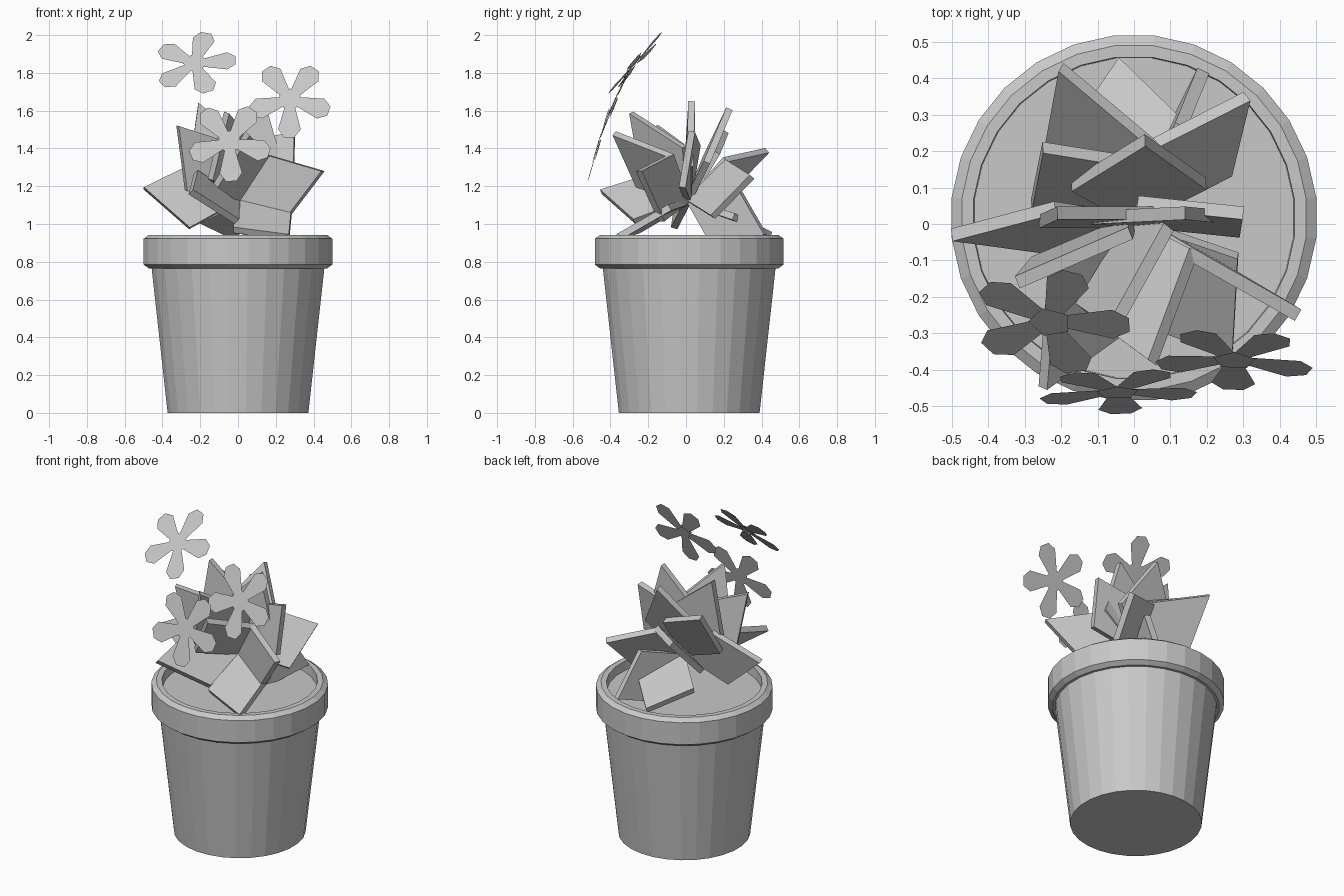
import bpy, bmesh, math
from mathutils import Vector

if "Cube" in bpy.data.objects:
    bpy.data.objects.remove(bpy.data.objects["Cube"])

CY = 0.017          # pot centre in y
SIDES = 28

# The whole model is one plain grey
GREY = bpy.data.materials.new("plain_grey")
GREY.diffuse_color = (0.58, 0.58, 0.58, 1)
GREY.use_nodes = True
GREY.node_tree.nodes["Principled BSDF"].inputs["Base Color"].default_value = GREY.diffuse_color


def finish(name, bm, fix_normals=True):
    if fix_normals:
        bmesh.ops.recalc_face_normals(bm, faces=bm.faces)
    me = bpy.data.meshes.new(name)
    bm.to_mesh(me)
    bm.free()
    me.materials.append(GREY)
    ob = bpy.data.objects.new(name, me)
    bpy.context.collection.objects.link(ob)
    return ob


def ring(bm, r, z):
    step = 2 * math.pi / SIDES
    return [bm.verts.new((r * math.cos((i + 0.5) * step),
                          CY + r * math.sin((i + 0.5) * step), z)) for i in range(SIDES)]


# Pot: turned profile with a rim lip
bm = bmesh.new()
profile = [(0.375, 0), (0.46, 0.765), (0.475, 0.765), (0.503, 0.785),
           (0.503, 0.922), (0.475, 0.942), (0.443, 0.942), (0.44, 0.87)]
rings = [ring(bm, r, z) for r, z in profile]
bm.faces.new(rings[0][::-1])
for a, b in zip(rings, rings[1:]):
    for i in range(SIDES):
        j = (i + 1) % SIDES
        bm.faces.new((a[i], a[j], b[j], b[i]))
finish("pot", bm, False)

# Soil disc
bm = bmesh.new()
bm.faces.new(ring(bm, 0.441, 0.885))
finish("soil", bm, False)

# Leaves: kite-shaped slabs fanning out from one point, given by tip and a side corner
BASE = Vector((0, 0.01, 1.12))


def leaf(name, tip, side):
    tip, side = Vector(tip), Vector(side)
    axis = (tip - BASE).normalized()
    out = side - BASE
    out = (out - axis * out.dot(axis)).normalized()
    normal = axis.cross(out) * 0.018
    mid = BASE + axis * 0.24
    outline = [BASE, mid + out * 0.185, tip, mid - out * 0.185]
    bm = bmesh.new()
    top = [bm.verts.new(p + normal) for p in outline]
    low = [bm.verts.new(p - normal) for p in outline]
    bm.faces.new(top)
    bm.faces.new(low[::-1])
    for i in range(4):
        j = (i + 1) % 4
        bm.faces.new((low[i], low[j], top[j], top[i]))
    finish(name, bm)


leaves = [
    ((-.50, -.03, 1.19), (-.26, .04, 1.33)),
    ((.45, -.25, 1.28), (.15, -.08, 1.37)),
    ((.27, -.36, .93), (-.01, -.25, .97)),
    ((-.25, -.45, 1.17), (0, -.27, 1.01)),
    ((-.32, -.16, 1.52), (0, -.02, 1.41)),
    ((-.21, .03, 1.64), (.08, .03, 1.40)),
    ((.05, -.38, 1.48), (.15, -.08, 1.35)),
    ((-.06, -.29, 1.59), (.09, -.05, 1.48)),
    ((.03, .23, 1.61), (-.17, .11, 1.36)),
    ((-.04, .45, .94), (-.20, .21, 1.02)),
    ((.19, .42, .945), (.12, .25, 1.22)),
    ((.30, .03, 1.49), (0, .06, 1.41)),
    ((-.20, .43, 1.39), (.08, .24, 1.38)),
    ((.31, .35, 1.25), (.23, .13, 1.05)),
    ((.14, .03, 1.65), (.24, .02, 1.30)),
    ((-.25, .21, 1.49), (-.27, .05, 1.22)),
]
for k, (tip, side) in enumerate(leaves, 1):
    leaf(f"leaf_{k:02d}", tip, side)

# Flowers: five flat petals and a five-sided centre plate
PETAL = [(.035, -.025), (.172, -.06), (.218, -.028), (.218, .028), (.172, .06), (.035, .025)]


def flower(name, centre, normal, start):
    c, n = Vector(centre), Vector(normal).normalized()
    up = Vector((0, 0, 1))
    up = (up - n * up.dot(n)).normalized()
    right = up.cross(n)
    petals, disc = bmesh.new(), bmesh.new()
    hub = []
    for k in range(5):
        a = math.radians(start + 72 * k)
        d = right * math.cos(a) + up * math.sin(a)
        s = up * math.cos(a) - right * math.sin(a)
        petals.faces.new([petals.verts.new(c + d * u + s * v) for u, v in PETAL])
        b = a + math.radians(36)
        hub.append(disc.verts.new(c + n * 0.005
                                  + (right * math.cos(b) + up * math.sin(b)) * 0.06))
    disc.faces.new(hub)
    finish(name + "_petals", petals, False)
    finish(name + "_centre", disc, False)


flower("high_flower", (-.23, -.266, 1.85), (-.12, -1, .87), 78)
flower("right_flower", (.275, -.37, 1.66), (-.04, -1, .42), -90)
flower("low_flower", (-.045, -.458, 1.435), (.03, -1, .3), -88)
